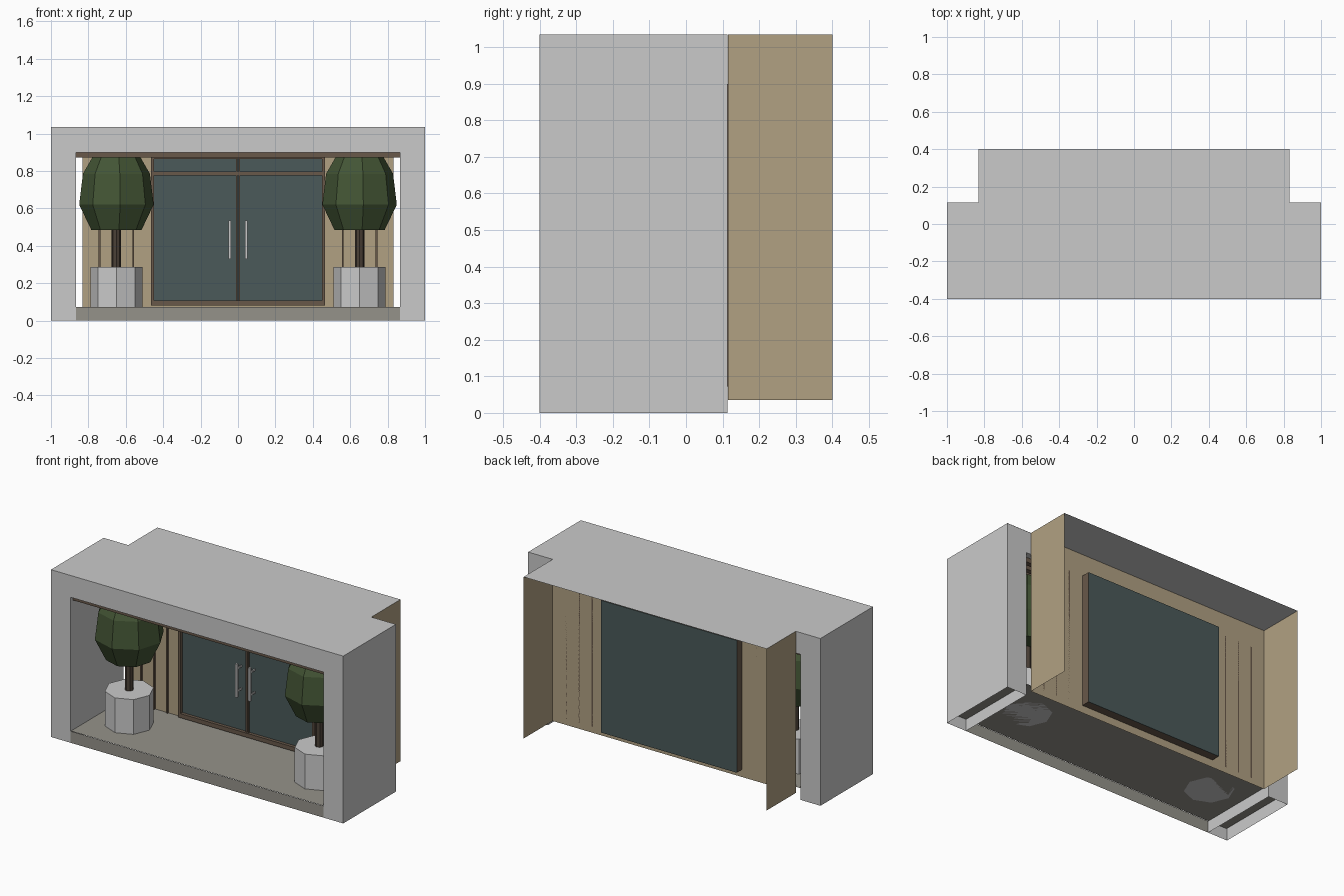
import bpy
import bmesh
from math import pi, sin, cos

cube = bpy.data.objects.get("Cube")
if cube:
    bpy.data.objects.remove(cube, do_unlink=True)


def material(name, r, g, b):
    m = bpy.data.materials.new(name)
    m.use_nodes = True
    m.diffuse_color = (r, g, b, 1)
    bsdf = next(n for n in m.node_tree.nodes if n.type == 'BSDF_PRINCIPLED')
    bsdf.inputs["Base Color"].default_value = (r, g, b, 1)
    return m


GREY = material("light grey", .59, .59, .59)
TAN = material("tan cladding", .44, .355, .225)
GLASS = material("dark teal glass", .069, .102, .102)
BROWN = material("brown timber", .138, .098, .068)
STONE = material("warm grey stone", .3, .29, .255)
GREEN = material("leaf green", .056, .09, .035)
BARK = material("dark bark", .07, .052, .038)


def add_object(name, bm, mat):
    mesh = bpy.data.meshes.new(name)
    bm.to_mesh(mesh)
    bm.free()
    mesh.materials.append(mat)
    obj = bpy.data.objects.new(name, mesh)
    bpy.context.scene.collection.objects.link(obj)
    return obj


def sheets(name, mat, *polygons):
    """Thin surfaces, each given by its corners."""
    bm = bmesh.new()
    for corners in polygons:
        bm.faces.new([bm.verts.new(p) for p in corners])
    bmesh.ops.remove_doubles(bm, verts=bm.verts, dist=1e-5)
    return add_object(name, bm, mat)


def box(name, mat, xs, ys, zs):
    bm = bmesh.new()
    bmesh.ops.create_cube(bm, size=1)
    for v in bm.verts:
        v.co = [lo + (c + .5) * (hi - lo) for c, (lo, hi) in zip(v.co, (xs, ys, zs))]
    return add_object(name, bm, mat)


def lathe(name, mat, x, y, rings, sides=8, turn=0):
    """Low-poly round solid from (radius, height) rings."""
    bm = bmesh.new()
    loops = [[bm.verts.new((x + r * cos(turn + 2 * pi * i / sides),
                            y + r * sin(turn + 2 * pi * i / sides), z))
              for i in range(sides)] for r, z in rings]
    for low, high in zip(loops, loops[1:]):
        for i in range(sides):
            j = (i + 1) % sides
            bm.faces.new((low[i], low[j], high[j], high[i]))
    bm.faces.new(loops[0][::-1])
    bm.faces.new(loops[-1])
    return add_object(name, bm, mat)


FRONT, MID, BACK = -.4, .115, .4
TOP, CEILING, FLOOR = 1.035, .9, .072
INNER, WALL = .865, .832

# Portal frame: hollow, open at the foot, with its roof running back over the walls
outline = [(-1, 0), (-1, TOP), (1, TOP), (1, 0),
           (INNER, 0), (INNER, CEILING), (-INNER, CEILING), (-INNER, 0)]
front = [(x, FRONT, z) for x, z in outline]
rear = [(x, MID - .001, z) for x, z in outline]
sides = [(front[i], rear[i], rear[i + 1], front[i + 1]) for i in (0, 2, 4, 5, 6)]
sheets("portal_frame", GREY, front[::-1], rear, *sides)
sheets("roof", GREY, [(-1, FRONT, TOP), (1, FRONT, TOP), (1, MID, TOP), (WALL, MID, TOP),
                      (WALL, BACK, TOP), (-WALL, BACK, TOP), (-WALL, MID, TOP), (-1, MID, TOP)])

# Floor: a raised deck with a front riser
sheets("floor", STONE,
       [(-.995, FRONT + .002, FLOOR), (.995, FRONT + .002, FLOOR),
        (.995, MID - .002, FLOOR), (-.995, MID - .002, FLOOR)],
       [(-INNER, FRONT, 0), (INNER, FRONT, 0), (INNER, FRONT, FLOOR), (-INNER, FRONT, FLOOR)])

# Clad walls
FOOT = .035
sheets("rear_wall", TAN,
       [(-WALL, MID, FOOT), (WALL, MID, FOOT), (WALL, MID, TOP), (-WALL, MID, TOP)])
for s, side in ((1, "left"), (-1, "right")):
    x = s * WALL
    sheets(side + "_side_wall", TAN,
           [(x, MID, FOOT), (x, BACK, FOOT), (x, BACK, TOP), (x, MID, TOP)][::s])
    for i, px in enumerate((.56, .65, .74)):
        box(f"{side}_wall_strip_{i + 1}", BROWN, (s * px - .005, s * px + .005),
            (MID - .01, MID), (FLOOR, CEILING))

# Timber slats under the ceiling
for i in range(8):
    y = -.375 + i * .06
    box(f"ceiling_slat_{i + 1}", BROWN, (-INNER, INNER), (y, y + .03), (.872, CEILING))

# Glazed entrance: outer frame, door frames, glass and handles
DOOR, SILL = .465, .082
depth = (.08, .165)
for s, side in ((1, "left"), (-1, "right")):
    box(side + "_jamb", BROWN, sorted((s * .45, s * DOOR)), depth, (SILL, CEILING))
    box(side + "_door_stile", BROWN, sorted((s * .002, s * .01)), (.09, .16), (SILL, CEILING))
    box(side + "_door_handle", GREY, (s * .045 - .007, s * .045 + .007), (.045, .06), (.33, .535))
    for z in (.36, .5):
        box(side + "_handle_mount", GREY, (s * .045 - .004, s * .045 + .004),
            (.06, .1), (z, z + .01))
box("door_sill", BROWN, (-.45, .45), depth, (SILL, .108))
box("door_transom", BROWN, (-.45, .45), (.085, .16), (.775, .797))
box("door_head", BROWN, (-.45, .45), depth, (.865, CEILING))
box("door_glass", GLASS, (-.45, .45), (.1, .16), (.108, .865))
box("rear_glass", GLASS, (-DOOR, DOOR), (.165, .168), (SILL, CEILING))

# Potted trees
for s, side in ((1, "left"), (-1, "right")):
    x, y = s * .65, -.135
    lathe(side + "_pot", GREY, x, y, [(.139, FLOOR), (.139, .287)])
    lathe(side + "_trunk", BARK, x, y, [(.025, .287), (.025, .5)])
    lathe(side + "_tree_crown", GREEN, x, y,
          [(.135, .485), (.2, .62), (.18, .785), (.125, .88)], turn=.1)
